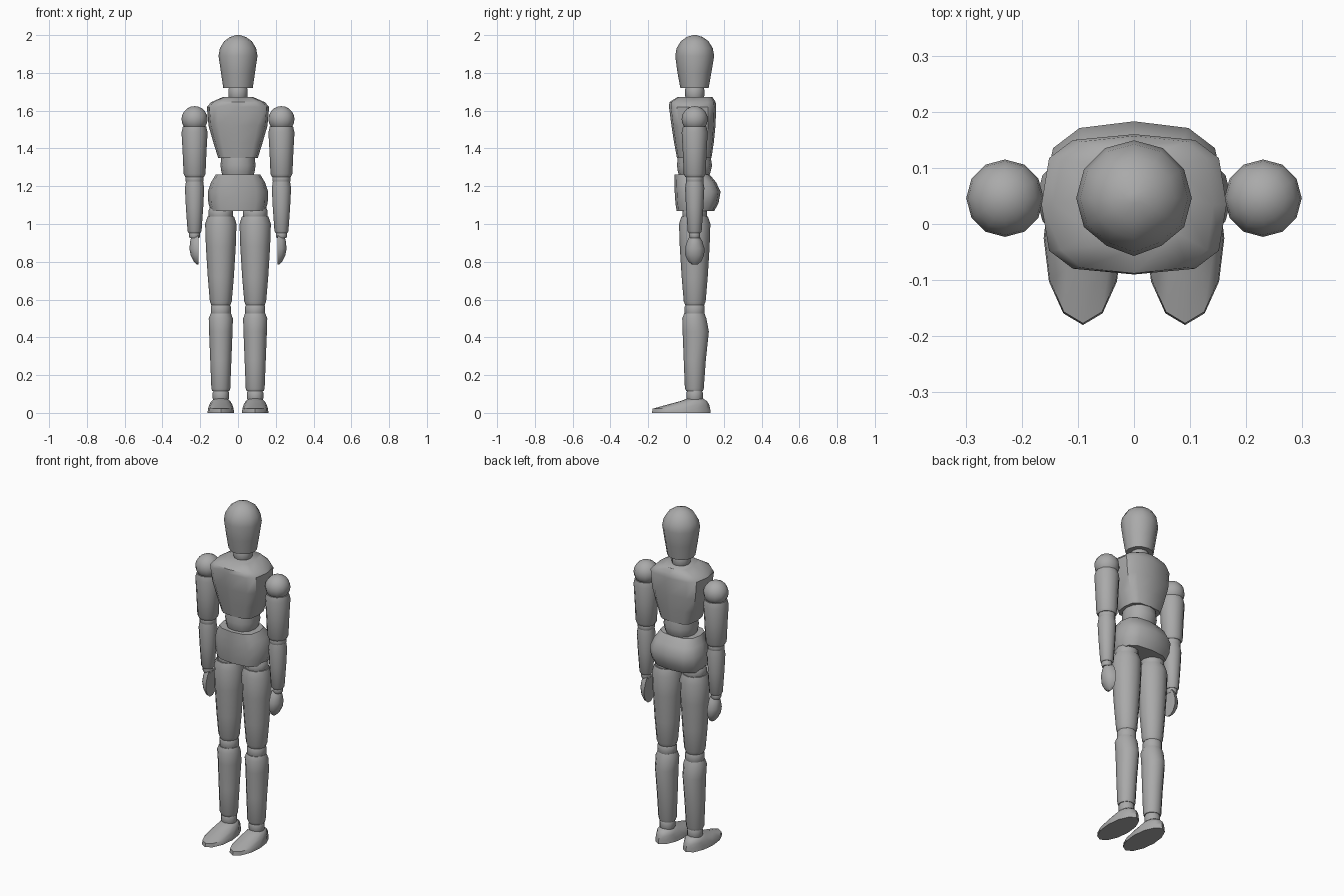
import bpy, bmesh, math

cube = bpy.data.objects.get("Cube")
if cube:
    bpy.data.objects.remove(cube, do_unlink=True)

grey = bpy.data.materials.new("plain_grey")
grey.use_nodes = True
grey.diffuse_color = (0.4, 0.4, 0.4, 1)
grey.node_tree.nodes["Principled BSDF"].inputs["Base Color"].default_value = (0.4, 0.4, 0.4, 1)

SIDES = 12
CY = 0.046  # depth of the body axis


def power(v, e):
    return math.copysign(abs(v) ** e, v) if abs(v) > 1e-6 else 0.0


def loft(name, rings, x=0.0, e=1.0, ridge=1.0, flat_from=None):
    """Skin rings of (z, half width, front y, back y); e below 1 squares them."""
    bm = bmesh.new()
    loops = []
    for z, rx, y0, y1 in rings:
        loop = []
        for i in range(SIDES):
            a = math.tau * i / SIDES
            k = ridge if i in (1, SIDES - 1) else 1.0
            px = x + k * rx * power(math.sin(a), e)
            py = (y0 + y1) / 2 - k * (y1 - y0) / 2 * power(math.cos(a), e)
            if flat_from is not None:  # flat inner side
                px = math.copysign(max(abs(px), flat_from), x)
            loop.append(bm.verts.new((px, py, z)))
        loops.append(loop)
    for low, high in zip(loops, loops[1:]):
        for i in range(SIDES):
            j = (i + 1) % SIDES
            bm.faces.new((low[i], low[j], high[j], high[i]))
    bm.faces.new(loops[0])
    bm.faces.new(loops[-1])
    return finish(name, bm)


def limb(name, profile, x):
    """Round limb on the body axis from (z, radius) pairs."""
    return loft(name, [(z, r, CY - r, CY + r) for z, r in profile], x)


def joint(name, z0, z1, r, x=0.0):
    """Short barrel joint with rounded ends."""
    h = z1 - z0
    return limb(name, [(z0, r * 0.85), (z0 + h * 0.25, r),
                       (z1 - h * 0.25, r), (z1, r * 0.85)], x)


def ball(name, x, z, r):
    bm = bmesh.new()
    bmesh.ops.create_uvsphere(bm, u_segments=12, v_segments=10, radius=r)
    bmesh.ops.translate(bm, verts=bm.verts, vec=(x, CY, z))
    return finish(name, bm)


def finish(name, bm):
    bmesh.ops.recalc_face_normals(bm, faces=bm.faces)
    mesh = bpy.data.meshes.new(name)
    bm.to_mesh(mesh)
    bm.free()
    mesh.materials.append(grey)
    ob = bpy.data.objects.new(name, mesh)
    bpy.context.collection.objects.link(ob)
    bpy.ops.object.select_all(action='DESELECT')
    ob.select_set(True)
    bpy.context.view_layer.objects.active = ob
    bpy.ops.object.shade_smooth_by_angle(angle=math.radians(42))
    return ob


# Head and neck
loft("head", [(1.72, 0.078, -0.03, 0.12), (1.80, 0.09, -0.045, 0.134),
              (1.89, 0.103, -0.057, 0.149), (1.93, 0.096, -0.05, 0.142),
              (1.968, 0.073, -0.027, 0.119), (1.99, 0.042, 0.004, 0.088),
              (2.0, 0.01, 0.036, 0.056)], ridge=0.95)
joint("neck", 1.66, 1.73, 0.051)

# Torso
loft("chest", [(1.35, 0.105, -0.048, 0.135), (1.43, 0.13, -0.063, 0.147),
               (1.52, 0.156, -0.077, 0.156), (1.62, 0.165, -0.09, 0.16),
               (1.645, 0.142, -0.088, 0.157), (1.672, 0.08, -0.045, 0.14)], e=0.6)
loft("waist", [(1.24, 0.076, -0.03, 0.115), (1.275, 0.088, -0.043, 0.13),
               (1.31, 0.093, -0.048, 0.138), (1.36, 0.088, -0.043, 0.13)], e=0.9)
loft("pelvis", [(1.07, 0.145, -0.05, 0.15), (1.11, 0.157, -0.056, 0.172),
                (1.17, 0.16, -0.06, 0.183), (1.22, 0.143, -0.061, 0.16),
                (1.262, 0.118, -0.06, 0.125)], e=0.72)

for side, s in (("left", 1), ("right", -1)):
    # Arm
    ax = 0.23 * s
    ball(side + "_shoulder", ax, 1.555, 0.069)
    limb(side + "_upper_arm", [(1.25, 0.05), (1.265, 0.058), (1.38, 0.063),
                               (1.485, 0.069), (1.515, 0.062)], ax)
    joint(side + "_elbow", 1.215, 1.262, 0.047, ax)
    limb(side + "_forearm", [(0.952, 0.031), (0.962, 0.037), (1.09, 0.046),
                             (1.19, 0.051), (1.235, 0.044)], ax)
    joint(side + "_wrist", 0.925, 0.96, 0.029, ax)
    loft(side + "_hand", [(0.785, 0.01, CY - 0.014, CY + 0.014),
                          (0.802, 0.027, CY - 0.035, CY + 0.035),
                          (0.835, 0.043, CY - 0.05, CY + 0.05),
                          (0.87, 0.049, CY - 0.052, CY + 0.052),
                          (0.91, 0.045, CY - 0.04, CY + 0.04),
                          (0.938, 0.037, CY - 0.024, CY + 0.024)],
         0.208 * s, flat_from=0.208)

    # Leg
    lx = 0.091 * s
    joint(side + "_hip", 1.02, 1.09, 0.065, lx)
    limb(side + "_thigh", [(0.57, 0.05), (0.59, 0.058), (0.72, 0.069),
                           (0.88, 0.079), (1.0, 0.083), (1.04, 0.07)], lx)
    joint(side + "_knee", 0.51, 0.58, 0.053, lx)
    loft(side + "_shin", [(0.115, 0.045, 0.001, 0.089), (0.13, 0.05, -0.006, 0.094),
                          (0.28, 0.056, -0.012, 0.105), (0.43, 0.062, -0.018, 0.121),
                          (0.5, 0.064, -0.02, 0.108), (0.526, 0.054, -0.01, 0.098)], lx)
    joint(side + "_ankle", 0.06, 0.123, 0.043, lx)
    loft(side + "_foot", [(0.0, 0.07, -0.18, 0.13), (0.022, 0.068, -0.177, 0.128),
                          (0.045, 0.06, -0.095, 0.122), (0.062, 0.05, -0.03, 0.111),
                          (0.076, 0.034, 0.005, 0.09)], lx)
